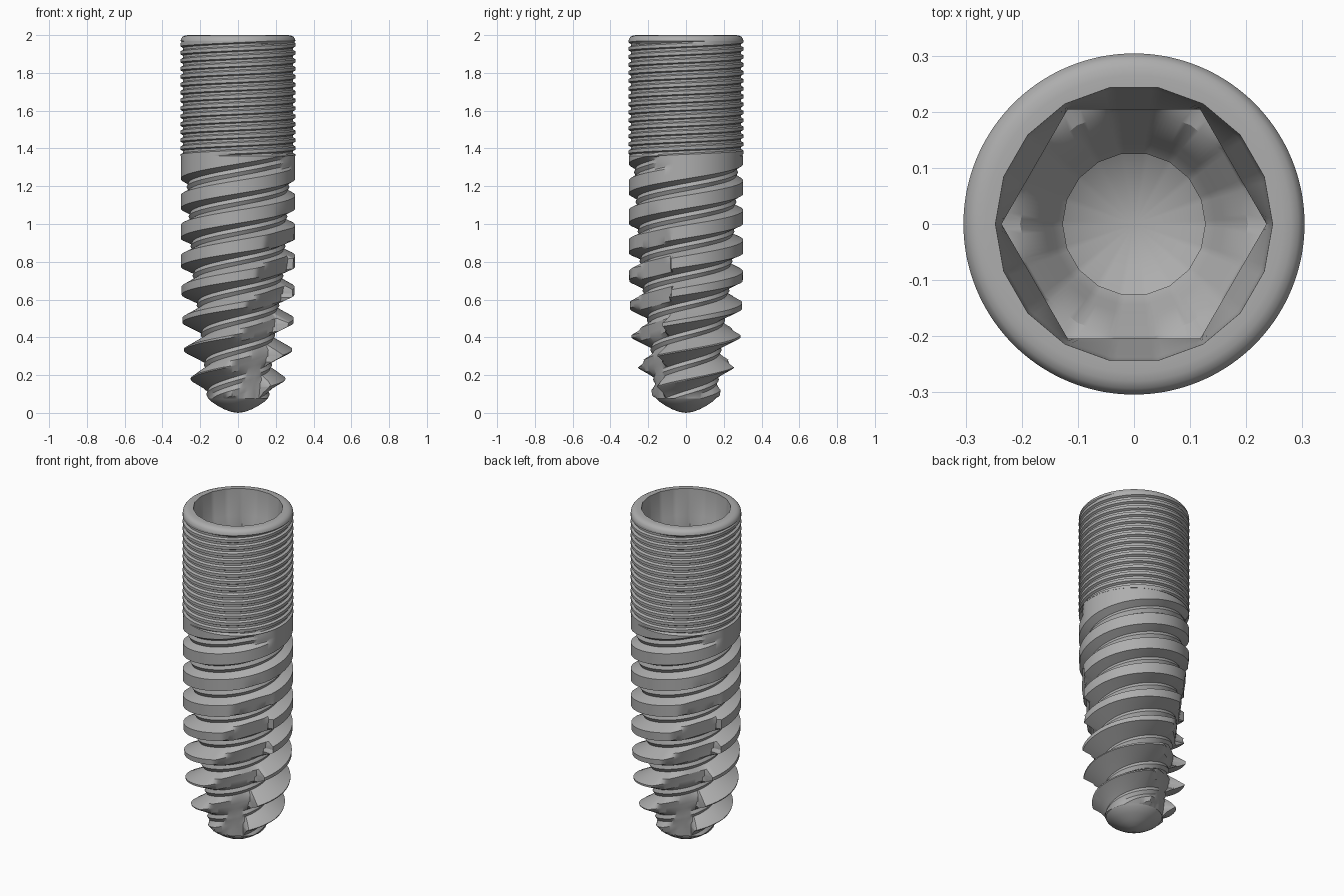
import bpy, bmesh, math

cube = bpy.data.objects.get("Cube")
if cube:
    bpy.data.objects.remove(cube, do_unlink=True)

metal = bpy.data.materials.new("grey metal")
metal.use_nodes = True
GREY = (0.42, 0.42, 0.42, 1)
metal.diffuse_color = GREY
metal.node_tree.nodes["Principled BSDF"].inputs["Base Color"].default_value = GREY

PITCH = 0.157      # spacing of the big twin thread
CREST_Z = 0.175    # crest height on the +x side
SPLIT = 1.36       # big thread below, fine thread above
RIM = 1.97
FINE = 0.042

CORE = [(0.075, 0.155), (0.25, 0.17), (0.4, 0.185), (0.72, 0.23), (1.2, 0.262), (1.36, 0.268)]
CREST = [(0.075, 0.155), (0.1, 0.2), (0.175, 0.25), (0.33, 0.287), (0.5, 0.295), (0.8, 0.303)]


def lerp_table(table, z):
    if z <= table[0][0]:
        return table[0][1]
    for (z0, r0), (z1, r1) in zip(table, table[1:]):
        if z <= z1:
            return r0 + (r1 - r0) * (z - z0) / (z1 - z0)
    return table[-1][1]


def clamp(v, lo=0.0, hi=1.0):
    return max(lo, min(hi, v))


def finish(name, bm):
    bmesh.ops.remove_doubles(bm, verts=bm.verts[:], dist=1e-5)
    bmesh.ops.dissolve_degenerate(bm, edges=bm.edges[:], dist=1e-5)
    mesh = bpy.data.meshes.new(name)
    bm.to_mesh(mesh)
    bm.free()
    obj = bpy.data.objects.new(name, mesh)
    bpy.context.collection.objects.link(obj)
    mesh.materials.append(metal)
    bpy.ops.object.select_all(action="DESELECT")
    bpy.context.view_layer.objects.active = obj
    obj.select_set(True)
    bpy.ops.object.shade_smooth_by_angle(angle=math.radians(28))
    return obj


def grid_faces(bm, rows):
    for low, high in zip(rows, rows[1:]):
        for i in range(len(low) - 1):
            quad = (low[i], low[i + 1], high[i + 1], high[i])
            if max(v.co.z for v in quad) - min(v.co.z for v in quad) > 1e-6:
                bm.faces.new(quad)


def twin_helix(name, lo, hi, pitch, start, offsets, radius):
    """Two half-turn sheets whose rows follow the thread, trimmed at lo and hi."""
    bm = bmesh.new()
    n = 72
    first = int((lo - start) / pitch) - 3
    last = int((hi - start) / pitch) + 3
    for half in (0, math.pi):
        rows = []
        for k in range(first, last):
            for j in range(len(offsets(lo))):
                row = []
                for i in range(n + 1):
                    turn = i / n
                    centre = start + pitch * (k + turn)
                    z = clamp(centre + pitch * offsets(centre)[j], lo, hi)
                    a = math.pi * turn + half
                    r = radius(z, a, turn)
                    row.append(bm.verts.new((r * math.cos(a), r * math.sin(a), z)))
                rows.append(row)
        grid_faces(bm, rows)
    return finish(name, bm)


# Big cutting thread: wide flat crests above, sharp crests below
def land(z):
    return 0.02 + 0.2 * clamp((z - 0.35) / 0.55)


ROOT = 0.37


def big_offsets(z):
    a = land(z)
    m = (a + ROOT) / 2
    return (-0.5, -ROOT, -m, -a, 0, a, m, ROOT)


def big_radius(z, angle, turn):
    steps = (z - CREST_Z) / PITCH - turn
    d = steps - round(steps)
    centre = z - d * PITCH
    core, crest = lerp_table(CORE, z), lerp_table(CREST, z)
    a = land(centre)
    rise = clamp((ROOT - abs(d)) / (ROOT - a))
    # groove runs out under the fine thread
    valley = centre + math.copysign(PITCH / 2, d)
    rise = max(rise, clamp((valley - 1.31) / 0.03))
    ridge = 0.01 * clamp((abs(d) - ROOT) / (0.5 - ROOT))
    r = core + (crest - core) * rise + ridge * (1 - rise)
    # flat-floored cutting flute on two opposite sides
    wall = math.radians(min(-50 + 52 * z, -17))
    local = (angle - wall) % math.pi - math.pi
    if local > -math.pi / 2:
        floor = (0.135 + 0.155 * z) / math.cos(local + math.radians(20))
        if floor > 0:
            r = min(r, max(core * 0.98, floor))
    return r


twin_helix("cutting_thread", 0.075, SPLIT, PITCH, CREST_Z, big_offsets, big_radius)


# Fine thread around the collar
def fine_offsets(z):
    return (-0.5, -0.36, -0.2, 0.2, 0.36)


def fine_radius(z, angle, turn):
    steps = (z - SPLIT) / FINE - turn
    d = abs(steps - round(steps))
    fade = clamp((RIM - z) / 0.015) * clamp((z - SPLIT) / 0.01)
    return 0.304 - 0.013 * clamp((d - 0.2) / 0.16) * fade


twin_helix("fine_thread", SPLIT, RIM, FINE, SPLIT, fine_offsets, fine_radius)


def lathe(name, profile):
    """Spin (radius, height, sides) rings; sides of 0 means round."""
    bm = bmesh.new()
    n = 144
    rows = []
    for r, z, sides in profile:
        row = []
        for i in range(n + 1):
            a = 2 * math.pi * i / n
            rad = r
            if sides:
                w = math.pi / sides
                rad = r * math.cos(w) / math.cos(a % (2 * w) - w)
            row.append(bm.verts.new((rad * math.cos(a), rad * math.sin(a), z)))
        rows.append(row)
    for low, high in zip(rows, rows[1:]):
        for i in range(n):
            bm.faces.new((low[i], low[i + 1], high[i + 1], high[i]))
    return finish(name, bm)


# Rounded tip
lathe("tip", [(0, 0, 0), (0.035, 0.005, 0), (0.075, 0.02, 0), (0.115, 0.042, 0),
              (0.145, 0.063, 0), (0.155, 0.075, 0)])

# Underside of the collar
lathe("collar_underside", [(0.255, SPLIT, 0), (0.304, SPLIT, 0)])

# Rounded rim, tapered mouth, hexagonal socket and screw bore
lathe("rim_and_socket", [
    (0.304, RIM, 0), (0.301, 1.982, 0), (0.293, 1.992, 0), (0.28, 1.998, 0),
    (0.265, 2.0, 0), (0.247, 2.0, 18), (0.241, 1.84, 18), (0.236, 1.76, 6),
    (0.236, 1.5, 6), (0.203, 1.49, 18), (0.16, 1.44, 18), (0.145, 1.4, 18),
    (0.127, 1.38, 18), (0.127, 1.0, 18), (0, 0.92, 18)])
